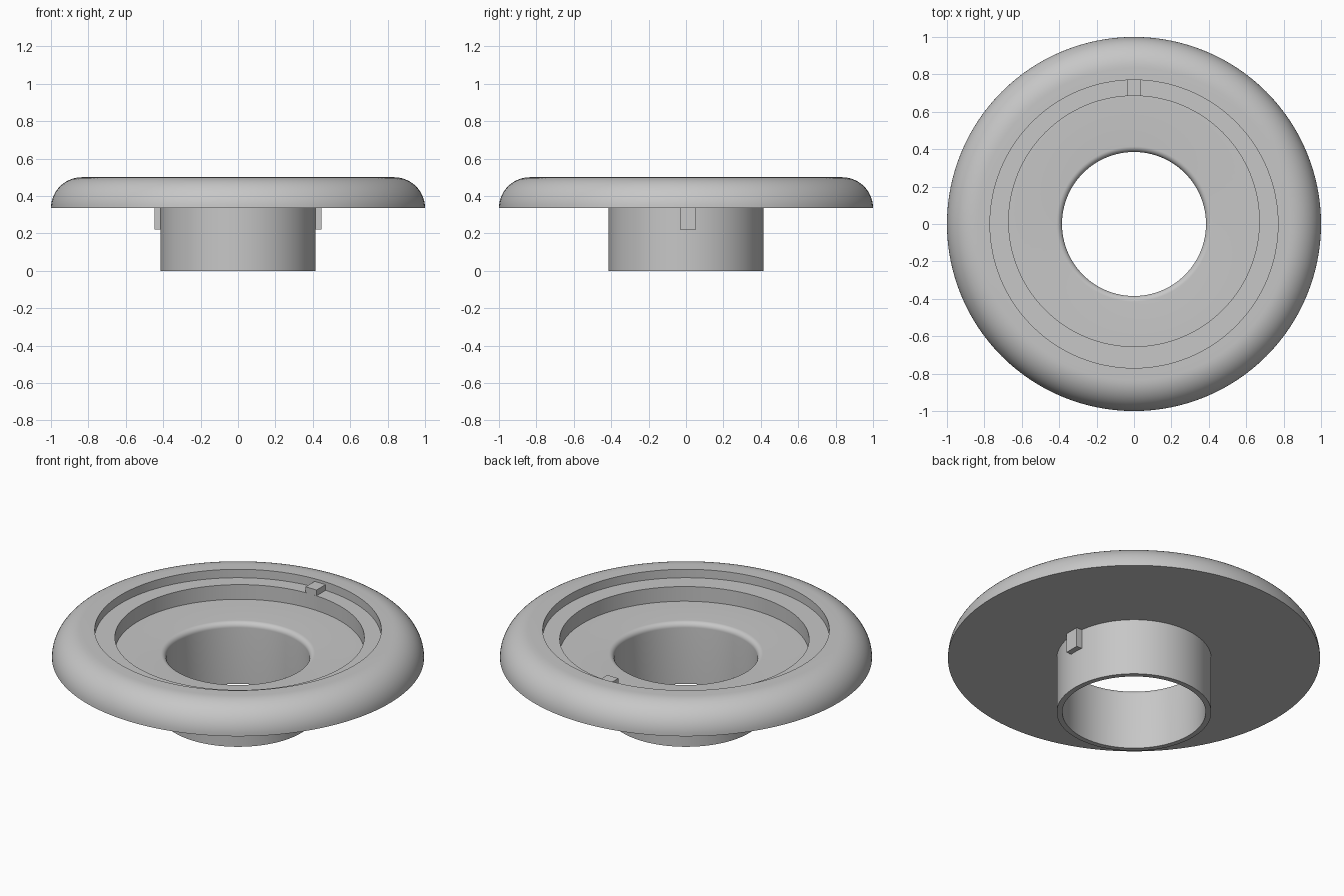
import bpy, bmesh, math

old = bpy.data.objects.get("Cube")
if old:
    bpy.data.objects.remove(old, do_unlink=True)

grey = bpy.data.materials.new("light grey")
grey.use_nodes = True
colour = (0.57, 0.57, 0.57, 1)
grey.diffuse_color = colour
grey.node_tree.nodes["Principled BSDF"].inputs["Base Color"].default_value = colour

SEGMENTS = 128


def finish(bm, name, smooth=False):
    bmesh.ops.recalc_face_normals(bm, faces=bm.faces)
    mesh = bpy.data.meshes.new(name)
    bm.to_mesh(mesh)
    bm.free()
    mesh.materials.append(grey)
    obj = bpy.data.objects.new(name, mesh)
    bpy.context.collection.objects.link(obj)
    if smooth:
        bpy.ops.object.select_all(action='DESELECT')
        obj.select_set(True)
        bpy.context.view_layer.objects.active = obj
        bpy.ops.object.shade_smooth_by_angle(angle=math.radians(30))
    return obj


def arc(cx, cz, radius, start, end, steps):
    """Profile points on an arc, angles in degrees."""
    angles = [math.radians(start + (end - start) * i / steps) for i in range(steps + 1)]
    return [(cx + radius * math.cos(a), cz + radius * math.sin(a), 0) for a in angles]


def lathe(name, profile):
    """Revolve a closed profile of (radius, height, centre y)."""
    bm = bmesh.new()
    rings = []
    for r, z, cy in profile:
        ring = []
        for i in range(SEGMENTS):
            a = math.tau * i / SEGMENTS
            ring.append(bm.verts.new((r * math.cos(a), cy + r * math.sin(a), z)))
        rings.append(ring)
    for k, ring in enumerate(rings):
        following = rings[(k + 1) % len(rings)]
        for i in range(SEGMENTS):
            j = (i + 1) % SEGMENTS
            bm.faces.new((ring[i], ring[j], following[j], following[i]))
    return finish(bm, name, smooth=True)


def block(name, low, high):
    bm = bmesh.new()
    bmesh.ops.create_cube(bm, size=1)
    for v in bm.verts:
        v.co = [high[i] if v.co[i] > 0 else low[i] for i in range(3)]
    return finish(bm, name)


# Flange with rounded rim, stepped slightly off-centre pocket, and hollow neck
UNDERSIDE, TOP, LEDGE, FLOOR = 0.335, 0.5, 0.45, 0.363
BORE, NECK, POCKET, POCKET_Y = 0.385, 0.415, 0.67, 0.015
profile = [(BORE, 0, 0), (NECK, 0, 0), (NECK, UNDERSIDE, 0)]
profile += arc(0.835, UNDERSIDE, 0.165, 0, 90, 14)
profile += [(0.77, TOP, 0), (0.77, LEDGE, 0),
            (POCKET, LEDGE, POCKET_Y), (POCKET, FLOOR, POCKET_Y)]
profile += arc(NECK, FLOOR - 0.03, 0.03, 90, 180, 8)
lathe("flanged_bushing", profile)

# Locating key on the pocket ledge
block("ledge_key", (-0.036, 0.685, LEDGE - 0.005), (0.036, 0.769, 0.484))

# Locking lugs on both sides of the neck
for side, name in ((1, "left_lug"), (-1, "right_lug")):
    xs = sorted((side * 0.4, side * 0.447))
    block(name, (xs[0], -0.032, 0.22), (xs[1], 0.054, UNDERSIDE + 0.005))
